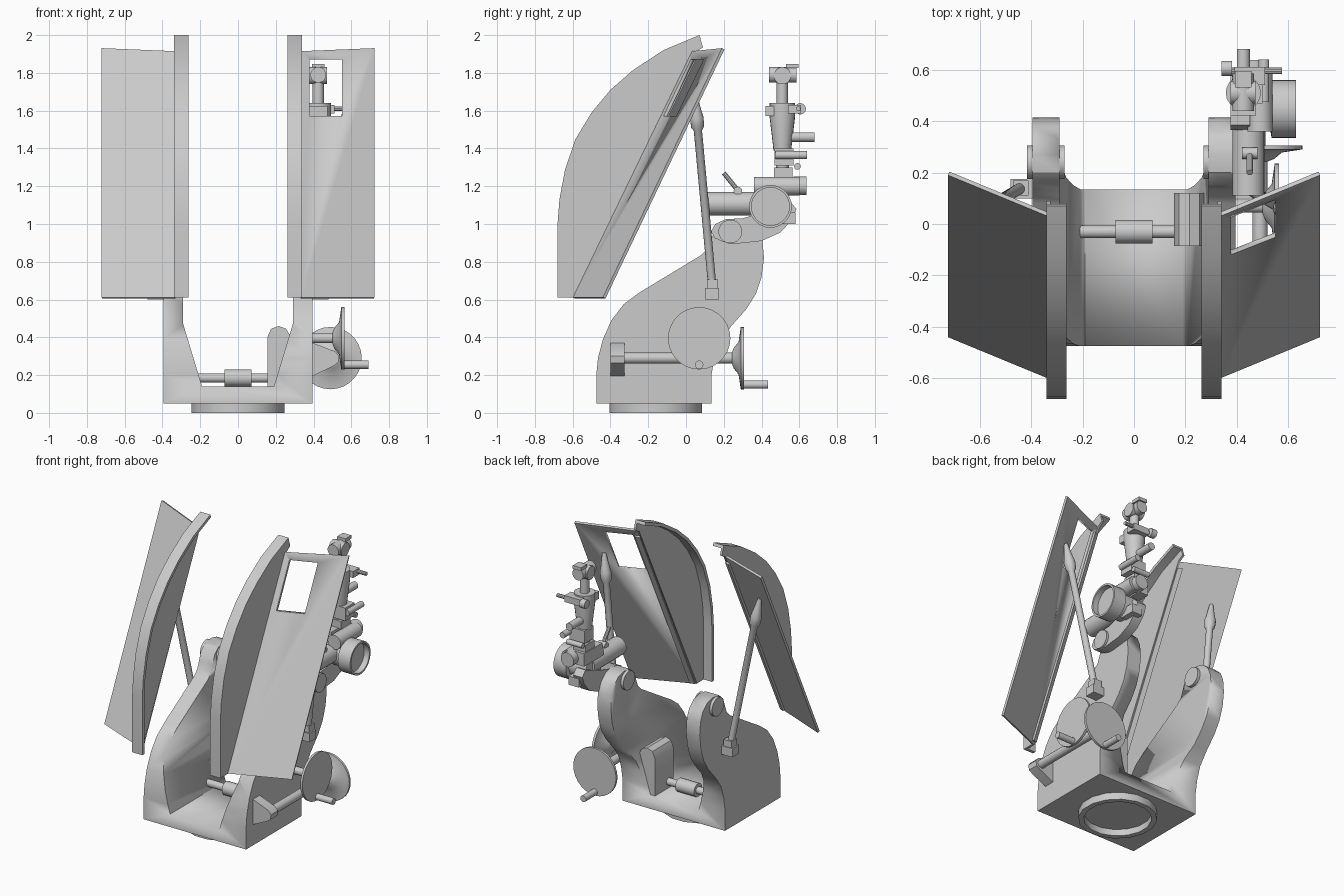
import bpy, bmesh, math
from mathutils import Vector

if "Cube" in bpy.data.objects:
    bpy.data.objects.remove(bpy.data.objects["Cube"])


def finish(name, bm, mirror=False, angle=32):
    bmesh.ops.recalc_face_normals(bm, faces=bm.faces[:])
    me = bpy.data.meshes.new(name)
    bm.to_mesh(me)
    bm.free()
    me.polygons.foreach_set("use_smooth", [True] * len(me.polygons))
    me.set_sharp_from_angle(angle=math.radians(angle))
    ob = bpy.data.objects.new(name, me)
    bpy.context.collection.objects.link(ob)
    if mirror:
        ob.modifiers.new("mirror", "MIRROR")
    return ob


def loft(name, rings, mirror=False):
    """Skin a list of equal-length point rings and cap both ends."""
    bm = bmesh.new()
    vs = [[bm.verts.new(p) for p in r] for r in rings]
    n = len(rings[0])
    for a, b in zip(vs, vs[1:]):
        for i in range(n):
            bm.faces.new((a[i], a[(i + 1) % n], b[(i + 1) % n], b[i]))
    bm.faces.new(vs[0])
    bm.faces.new(vs[-1])
    return finish(name, bm, mirror)


def prism(name, pts, axis, a, b, mirror=False):
    """Extrude a 2D profile: axis x takes (y, z), axis y takes (x, z)."""
    def put(p, t):
        return (t, p[0], p[1]) if axis == "x" else (p[0], t, p[1])
    return loft(name, [[put(p, t) for p in pts] for t in (a, b)], mirror)


def box(name, x, y, z, mirror=False):
    return prism(name, [(y[0], z[0]), (y[1], z[0]), (y[1], z[1]), (y[0], z[1])], "x", *x, mirror)


def turned(name, p, d, stations, n=20, mirror=False):
    """Revolve (distance, radius) stations round the axis p + t*d."""
    p, d = Vector(p), Vector(d).normalized()
    u = d.orthogonal().normalized()
    w = d.cross(u)
    angs = [2 * math.pi * (i + .5) / n for i in range(n)]
    return loft(name, [[p + d * t + (u * math.cos(a) + w * math.sin(a)) * r for a in angs]
                       for t, r in stations], mirror)


def rod(name, p, q, r, r2=None, n=16, mirror=False):
    d = Vector(q) - Vector(p)
    return turned(name, p, d, [(0, r), (d.length, r if r2 is None else r2)], n, mirror)


def cut(ob, cutter):
    m = ob.modifiers.new("cut", "BOOLEAN")
    m.operation, m.object, m.solver = "DIFFERENCE", cutter, "EXACT"
    cutter.hide_render = True
    cutter.hide_viewport = True


# base ring
turned("base_ring", (0, -.16, 0), (0, 0, 1), [(.06, .25), (0, .25), (0, .215), (.045, .215)], 16)

# cradle: side silhouette with a tapered trough cut through it
side = [(-.475, .05), (.135, .05), (.135, .2), (.15, .29), (.18, .38), (.24, .46), (.32, .55),
        (.37, .63), (.4, .72), (.413, .82), (.405, .91), (.38, .97), (.33, 1.015), (.27, 1.03),
        (.2, 1.02), (.155, .98), (.135, .92), (.115, .87), (.08, .835), (-.25, .635),
        (-.33, .575), (-.395, .49), (-.44, .39), (-.466, .29), (-.475, .2)]
cradle = prism("cradle", side, "x", -.395, .395)
cut(cradle, prism("trough_cutter", [(-.19, .14), (.19, .14), (.29, .47), (.29, 1.3), (-.29, 1.3), (-.29, .47)],
                  "y", -.8, .8))
rod("trunnion_boss", (.27, .24, .96), (.415, .24, .96), .065, n=20, mirror=True)

# traverse screw and gear housing in the trough
rod("traverse_screw", (-.21, -.03, .185), (.17, -.03, .185), .025)
rod("screw_collar", (-.072, -.03, .185), (.072, -.03, .185), .046)
prism("gear_housing", [(.155, .13), (.285, .13), (.275, .41), (.255, .445), (.215, .46), (.175, .445), (.155, .4)],
      "y", -.085, .12)

# curved shield cheeks with inward flange
arc = [(-.68, .61), (-.68, 1.0), (-.67, 1.13), (-.64, 1.29), (-.585, 1.45), (-.5, 1.59),
       (-.4, 1.71), (-.28, 1.815), (-.12, 1.92), (.07, 2.0)]
prism("shield_cheek", arc + [(.09, 1.935), (.05, 1.91), (-.585, .61)], "x", .325, .34, True)
inner = []
for i, p in enumerate(arc):
    a, b = Vector(arc[max(i - 1, 0)]), Vector(arc[min(i + 1, len(arc) - 1)])
    t = (b - a).normalized()
    inner.append(tuple(Vector(p) + Vector((t.y, -t.x)) * .022))
prism("shield_flange", arc + inner[::-1], "x", .262, .338, True)


# sloping shield wings
def wing_panel(name, s, u0, u1, v0, v1, front, back, mirror=False):
    nrm = Vector((.34, -.85, .41))

    def pt(u, v, off):
        q = Vector((.335 + .388 * u, -.6 + .16 * u + .63 * v, .612 + 1.303 * v + .016 * u * v)) - nrm * off
        return (q.x * s, q.y, q.z)
    uv = [(u0, v0), (u1, v0), (u1, v1), (u0, v1)]
    return loft(name, [[pt(u, v, o) for u, v in uv] for o in (front, back)], mirror)


wing_panel("left_wing", -1, 0, 1, 0, 1, 0, .016)
right_wing = wing_panel("right_wing", 1, 0, 1, 0, 1, 0, .016)
cut(right_wing, box("window_cutter", (.378, .55), (-.6, .6), (1.572, 1.872)))
wing_panel("wing_joint_strip", 1, .01, .09, .01, .97, .016, .03, True)

# wing struts with bulb ends and foot brackets
foot, head = Vector((.44, .14, .66)), Vector((.6, .045, 1.69))
L = (head - foot).length
turned("wing_strut", foot, head - foot, [(0, .022), (L - .2, .022), (L - .18, .034), (L - .13, .037),
                                        (L - .09, .028), (L, .012)], 14, True)
box("strut_bracket", (.39, .48), (.1, .175), (.6, .66), True)
box("strut_fork", (.41, .47), (.11, .17), (.65, .705), True)


# handwheels
def handwheel(name, c, axis, handle_dir):
    c, axis = Vector(c), Vector(axis)
    turned(name, c, axis, [(-.055, .03), (-.045, .055), (-.02, .085), (-.008, .165), (.008, .165)], 28)
    p = c + Vector((0, 0, -.14))
    rod(name + "_handle", p, p + axis * handle_dir, .022)


handwheel("elevation_wheel", (.49, .298, .29), (0, 1, 0), .135)
rod("elevation_shaft", (.49, -.35, .29), (.49, .26, .29), .029)
prism("elevation_gearbox", [(.385, .19), (.5, .245), (.53, .265), (.535, .3), (.515, .325), (.385, .375)],
      "y", -.4, -.325)
handwheel("traverse_wheel", (.555, .07, .395), (1, 0, 0), .135)
rod("traverse_shaft", (.38, .07, .395), (.52, .07, .395), .026)

# sight link arm
prism("sight_link", [(.2, .905), (.26, .895), (.4, .91), (.5, .955), (.56, 1.02), (.585, 1.08), (.55, 1.12),
                     (.4, 1.06), (.3, 1.03), (.21, 1.025), (.155, 1.0), (.132, .96), (.152, .925)], "x", .39, .46)
rod("link_pivot", (.4, .235, .96), (.475, .235, .96), .063)

# main sight body, drum and telescope
rod("sight_tube", (.445, .11, 1.107), (.445, .46, 1.107), .063, n=20)
turned("sight_drum", (.4, .447, 1.093), (1, 0, 0), [(0, .085), (.13, .085), (.135, .113), (.23, .113),
                                                  (.23, .1), (.19, .1)], 28)
box("drum_lug", (.42, .5), (.47, .58), (1.0, 1.06))
prism("telescope", [(.365, 1.16), (.585, 1.16), (.585, 1.25), (.385, 1.25)], "x", .375, .45)
rod("telescope_barrel", (.49, .36, 1.2), (.49, .6, 1.2), .05)
rod("eyepiece", (.47, .57, 1.202), (.47, .637, 1.202), .05)
rod("clamp_lever", (.45, .285, 1.165), (.45, .2, 1.27), .013, n=10)
rod("lever_knuckle", (.42, .275, 1.175), (.48, .275, 1.175), .023, n=12)

# panoramic sight column
cx, cy = .425, .51
box("column_foot", (.38, .47), (.465, .565), (1.245, 1.3))
rod("column_spindle", (cx, cy, 1.28), (cx, cy, 1.42), .035)
box("column_block", (.385, .5), (.468, .57), (1.31, 1.4))
rod("level_vial", (.505, .475, 1.365), (.505, .64, 1.365), .021)
rod("foot_knob", (.38, .59, 1.305), (.5, .59, 1.305), .018, n=12)
turned("sight_column", (cx, cy, 1.39), (0, 0, 1), [(0, .047), (.03, .05), (.18, .068), (.25, .068), (.25, .03),
                                                (.37, .03)], 20)
rod("column_eyepiece", (cx, .53, 1.46), (cx, .68, 1.46), .026)
box("column_clamp", (.375, .475), (.422, .47), (1.572, 1.625))
rod("side_knob", (.34, .605, 1.61), (.38, .605, 1.61), .03)
rod("knob_spindle", (.34, .595, 1.61), (.575, .595, 1.61), .013, n=10)
box("knob_mount", (.39, .51), (.54, .61), (1.585, 1.63))

# panoramic sight head
rod("head_drum", (.375, cy, 1.785), (.472, cy, 1.785), .046)
rod("head_barrel", (cx, .44, 1.79), (cx, .585, 1.79), .042)
rod("head_post", (cx, .563, 1.78), (cx, .563, 1.83), .022, n=12)
box("head_cap", (.393, .457), (.53, .595), (1.825, 1.848))
